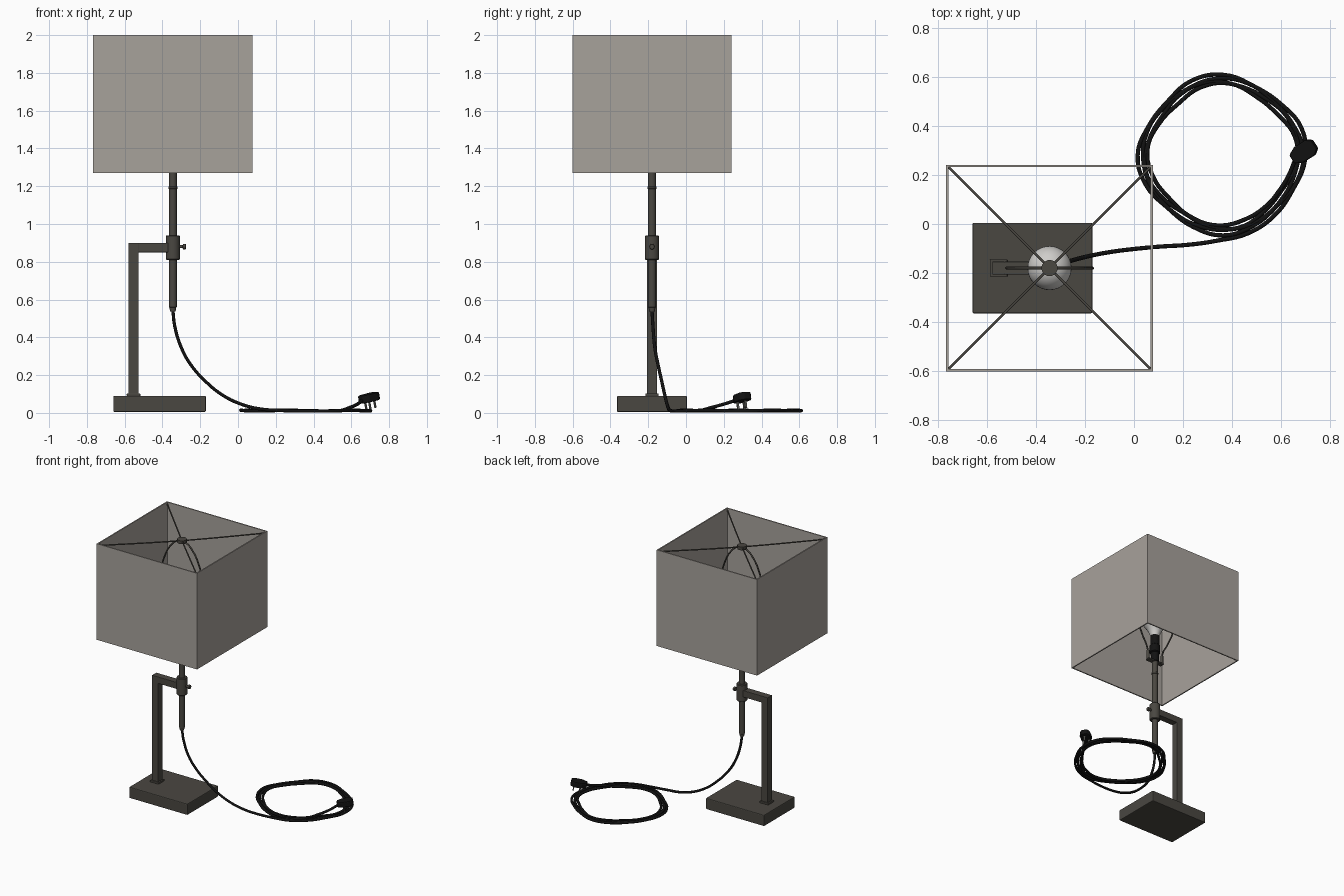
import bpy, bmesh, math
from mathutils import Matrix, Vector

cube = bpy.data.objects.get("Cube")
if cube:
    bpy.data.objects.remove(cube, do_unlink=True)


def material(name, rgb, rough=0.6):
    m = bpy.data.materials.new(name)
    m.use_nodes = True
    m.diffuse_color = (*rgb, 1)
    bsdf = m.node_tree.nodes["Principled BSDF"]
    bsdf.inputs["Base Color"].default_value = (*rgb, 1)
    bsdf.inputs["Roughness"].default_value = rough
    return m


FABRIC = material("grey_fabric", (0.39, 0.36, 0.33), 0.9)
METAL = material("dark_bronze", (0.068, 0.063, 0.053))
BLACK = material("black_plastic", (0.006, 0.006, 0.006))
GLASS = material("frosted_glass", (0.62, 0.61, 0.59))
STEEL = material("prong_steel", (0.12, 0.12, 0.11))

AX, AY = -0.345, -0.18      # axis of the stem and shade
PX = -0.553                 # post position


def add(name, bm, mat, smooth=False, bevel=0):
    bmesh.ops.recalc_face_normals(bm, faces=bm.faces)
    me = bpy.data.meshes.new(name)
    bm.to_mesh(me)
    bm.free()
    me.materials.append(mat)
    ob = bpy.data.objects.new(name, me)
    bpy.context.collection.objects.link(ob)
    if bevel:
        b = ob.modifiers.new("Bevel", "BEVEL")
        b.width, b.segments = bevel, 2
    if smooth:
        select(ob)
        bpy.ops.object.shade_smooth_by_angle(angle=math.radians(35))
    return ob


def select(ob):
    bpy.ops.object.select_all(action="DESELECT")
    ob.select_set(True)
    bpy.context.view_layer.objects.active = ob


def box(name, lo, hi, mat, bevel=0.0):
    lo, hi = Vector(lo), Vector(hi)
    bm = bmesh.new()
    bmesh.ops.create_cube(bm, size=1, matrix=Matrix.Translation((lo + hi) / 2)
                          @ Matrix.Diagonal((*(hi - lo), 1)))
    return add(name, bm, mat, bevel=bevel)


def lathe(name, profile, mat, loc=(AX, AY, 0), rot=None, segments=32):
    """Spin (radius, height) pairs around the local z axis."""
    bm = bmesh.new()
    verts = [bm.verts.new((r, 0, z)) for r, z in profile]
    edges = [bm.edges.new(p) for p in zip(verts, verts[1:])]
    bmesh.ops.spin(bm, geom=verts + edges, axis=(0, 0, 1), cent=(0, 0, 0),
                   angle=math.tau, steps=segments)
    bmesh.ops.remove_doubles(bm, verts=bm.verts, dist=1e-5)
    bmesh.ops.transform(bm, verts=bm.verts, matrix=Matrix.Translation(loc) @ (rot or Matrix()))
    return add(name, bm, mat, smooth=True)


def rod(r, z0, z1):
    return [(0, z0), (r, z0), (r, z1), (0, z1)]


def wire(name, points, radius, mat, sides=2, steps=6):
    cu = bpy.data.curves.new(name, "CURVE")
    cu.dimensions = "3D"
    cu.bevel_depth, cu.bevel_resolution = radius, sides
    cu.resolution_u, cu.use_fill_caps = steps, True
    sp = cu.splines.new("BEZIER")
    sp.bezier_points.add(len(points) - 1)
    for bp, p in zip(sp.bezier_points, points):
        bp.co = p
        bp.handle_left_type = bp.handle_right_type = "AUTO"
    cu.materials.append(mat)
    ob = bpy.data.objects.new(name, cu)
    bpy.context.collection.objects.link(ob)
    select(ob)
    bpy.ops.object.convert(target="MESH")
    bpy.ops.object.shade_smooth_by_angle(angle=math.radians(50))


# Base, post and arm
box("base", (-0.66, -0.365, 0.005), (-0.17, 0.005, 0.09), METAL, 0.006)
box("post_foot", (PX - 0.036, AY - 0.035, 0.088), (PX + 0.036, AY + 0.035, 0.103), METAL, 0.003)
box("post", (PX - 0.026, AY - 0.026, 0.1), (PX + 0.026, AY + 0.026, 0.9), METAL, 0.002)
box("arm", (PX + 0.024, AY - 0.026, 0.85), (AX - 0.025, AY + 0.026, 0.9), METAL, 0.002)

# Sliding stem with clamp and thumb screw
lathe("stem", [(0, 0.538), (0.015, 0.538), (0.018, 0.558), (0.021, 0.56), (0.021, 1.185),
               (0.024, 1.187), (0.024, 1.197), (0.021, 1.199), (0.021, 1.3), (0, 1.3)], METAL)
lathe("clamp_collar", [(0.02, 0.81), (0.034, 0.81), (0.037, 0.814), (0.037, 0.936),
                       (0.034, 0.94), (0.02, 0.94)], METAL)
lathe("thumb_screw", [(0, 0.03), (0.008, 0.03), (0.008, 0.052), (0.015, 0.054),
                      (0.015, 0.067), (0.012, 0.07), (0, 0.07)], METAL,
      (AX, AY, 0.88), Matrix.Rotation(math.pi / 2, 4, "Y"), 16)

# Socket and bulb
lathe("socket", [(0, 1.29), (0.028, 1.29), (0.03, 1.36), (0.038, 1.365), (0.038, 1.42),
                 (0.033, 1.425), (0.033, 1.5), (0, 1.5)], BLACK)
bulb = [(0.028, 1.48), (0.034, 1.51)]
bulb += [(0.09 * math.cos(a), 1.63 + 0.09 * math.sin(a))
         for a in (math.radians(d) for d in range(-50, 91, 10))]
lathe("bulb", bulb, GLASS)

# Harp holding the shade
box("harp_saddle", (AX - 0.07, AY - 0.018, 1.285), (AX + 0.07, AY + 0.018, 1.297), METAL, 0.003)
for side in (-1, 1):
    name = "left" if side > 0 else "right"
    lathe(f"harp_sleeve_{name}", rod(0.011, 1.29, 1.36), METAL, (AX + side * 0.064, AY, 0), None, 12)
half = [(0.064, 1.3), (0.07, 1.38), (0.12, 1.48), (0.168, 1.6), (0.174, 1.7),
        (0.145, 1.82), (0.09, 1.92), (0.035, 1.965)]
arch = [(AX - x, AY, z) for x, z in half] + [(AX + x, AY, z) for x, z in reversed(half)]
wire("harp", arch, 0.006, METAL)

# Square open shade
bm = bmesh.new()
bmesh.ops.create_cube(bm, size=1, matrix=Matrix.Translation((AX, AY, 1.635))
                      @ Matrix.Diagonal((0.844, 0.844, 0.73, 1)))
bmesh.ops.delete(bm, geom=[f for f in bm.faces if abs(f.normal.z) > 0.5], context="FACES_ONLY")
shade = add("shade", bm, FABRIC)
wall = shade.modifiers.new("Wall", "SOLIDIFY")
wall.thickness, wall.offset, wall.use_even_offset = 0.009, -1, True

# Spider frame from the hub to the shade corners
lathe("spider_hub", rod(0.033, 1.963, 1.988), METAL, segments=24)
for sx in (-1, 1):
    name = "front" if sx < 0 else "back"
    ends = [(AX + s * 0.414, AY + s * sx * 0.414, 1.985) for s in (-1, 1)]
    wire(f"spider_wire_{name}_left", [ends[0], (AX, AY, 1.975), ends[1]], 0.005, METAL)

# Power cable: drop to the floor, coil, then rise to the plug
path = [(AX, AY, 0.545), (-0.335, -0.175, 0.46), (-0.3, -0.165, 0.345), (-0.25, -0.148, 0.255),
        (-0.17, -0.128, 0.165), (-0.08, -0.112, 0.093), (0.02, -0.1, 0.045),
        (0.11, -0.092, 0.022), (0.22, -0.085, 0.013), (0.34, -0.068, 0.01)]
turns, per = 4, 16
start = math.radians(-72)
total = math.tau * turns + math.radians(24)
steps = turns * per
for i in range(steps + 1):
    t = i / steps
    a = start + total * t
    r = 0.338 - 0.05 * t + 0.006 * math.sin(4.4 * a) - 0.009 * math.cos(4 * a + 2.7)
    path.append((0.358 + r * math.cos(a), 0.28 + 0.96 * r * math.sin(a),
                 0.01 + 0.004 * math.sin(2.5 * a) ** 2))
path += [(0.585, 0.125, 0.026), (0.63, 0.195, 0.045), (0.66, 0.268, 0.068)]
wire("power_cable", path, 0.009, BLACK, sides=2, steps=5)

# Plug body and prongs
frame = (Matrix.Translation((0.648, 0.266, 0.066)) @ Matrix.Rotation(math.radians(33), 4, "Z")
         @ Matrix.Rotation(math.radians(-12), 4, "Y"))
outline = [(0, 0.02), (0.035, 0.037), (0.09, 0.037), (0.112, 0.02)]
outline += [(u, -v) for u, v in reversed(outline)]
bm = bmesh.new()
face = bm.faces.new([bm.verts.new((u, v, -0.018)) for u, v in outline])
top = bmesh.ops.extrude_face_region(bm, geom=[face])["geom"]
bmesh.ops.translate(bm, vec=(0, 0, 0.042), verts=[v for v in top if isinstance(v, bmesh.types.BMVert)])
bmesh.ops.transform(bm, matrix=frame, verts=bm.verts)
add("plug_body", bm, BLACK, bevel=0.006)
for name, u, v in (("earth", 0.085, 0), ("live", 0.04, 0.02), ("neutral", 0.04, -0.02)):
    bm = bmesh.new()
    bmesh.ops.create_cube(bm, size=1, matrix=frame @ Matrix.Translation((u, v, -0.035))
                          @ Matrix.Diagonal((0.007, 0.012, 0.045, 1)))
    add(f"plug_prong_{name}", bm, STEEL)
